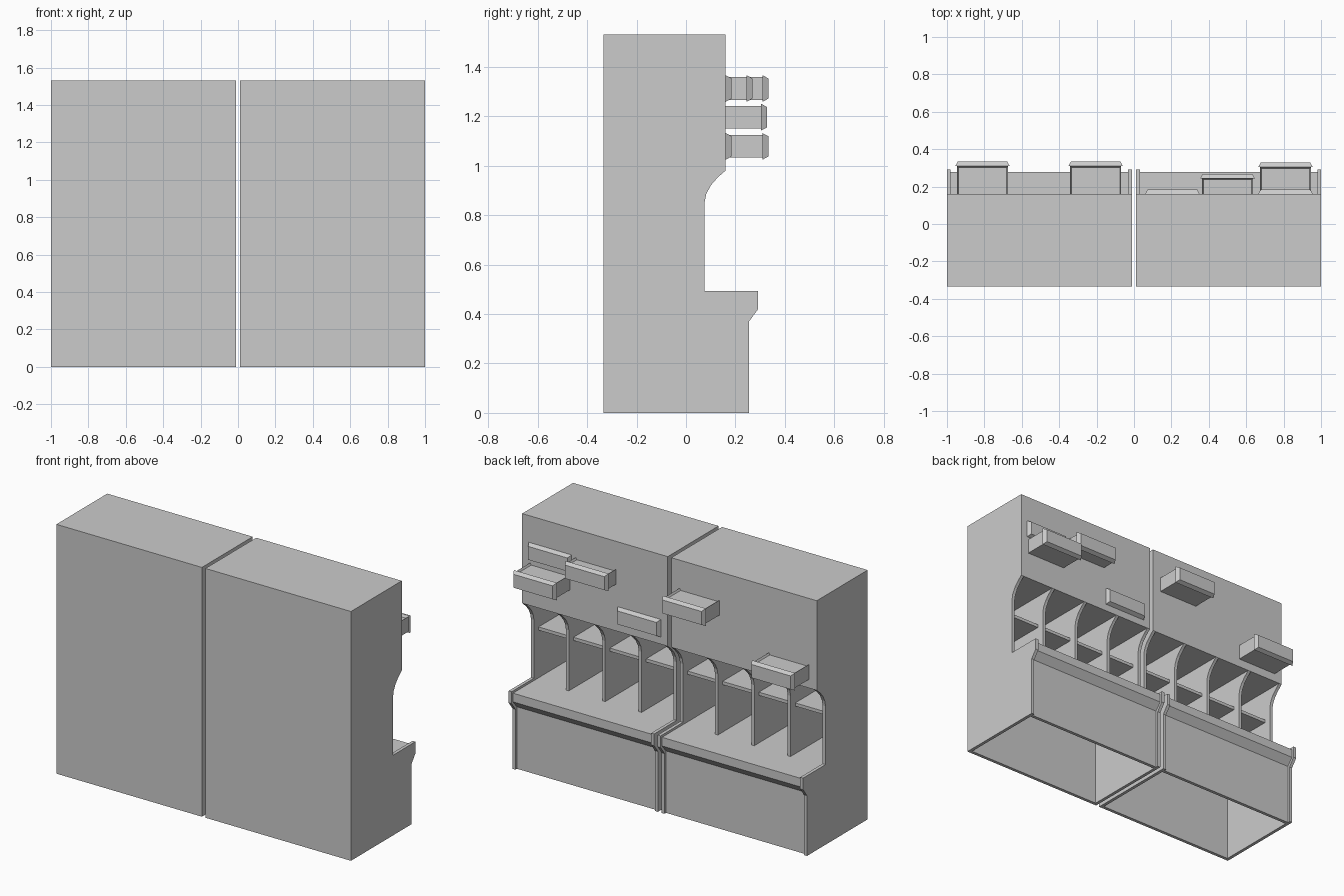
import bpy, bmesh

if "Cube" in bpy.data.objects:
    bpy.data.objects.remove(bpy.data.objects["Cube"])

W, T = 0.988, 0.02          # unit width, board thickness
BACK, FACE = -0.333, 0.16   # plain rear plane and upper fascia plane
COUNTER, CEIL, TOP = 0.478, 0.98, 1.53


def finish(name, bm):
    bmesh.ops.recalc_face_normals(bm, faces=bm.faces)
    me = bpy.data.meshes.new(name)
    bm.to_mesh(me)
    bm.free()
    ob = bpy.data.objects.new(name, me)
    bpy.context.collection.objects.link(ob)
    return ob


def extrude_profile(name, pts, x0, x1):
    """Extrude a (y, z) outline along x."""
    bm = bmesh.new()
    face = bm.faces.new([bm.verts.new((x0, y, z)) for y, z in pts])
    ext = bmesh.ops.extrude_face_region(bm, geom=[face])
    verts = [g for g in ext["geom"] if isinstance(g, bmesh.types.BMVert)]
    bmesh.ops.translate(bm, verts=verts, vec=(x1 - x0, 0, 0))
    return finish(name, bm)


def board(name, x0, x1, y0, y1, z0, z1):
    return extrude_profile(name, [(y0, z0), (y1, z0), (y1, z1), (y0, z1)], x0, x1)


ARCH = [(0.075, 0.85), (0.082, 0.885), (0.10, 0.92), (0.128, 0.952), (FACE, CEIL)]
SIDE = [(BACK, 0), (0.255, 0), (0.255, 0.37), (0.292, 0.42), (0.292, 0.492),
        (0.075, 0.492)] + ARCH + [(FACE, TOP), (BACK, TOP)]
DIVIDER = [(BACK + T, COUNTER), (0.075, COUNTER)] + ARCH + [(BACK + T, CEIL)]
APRON = [(0.22, 0), (0.24, 0), (0.24, 0.38), (0.278, 0.425), (0.278, COUNTER),
         (BACK + T, COUNTER), (BACK + T, COUNTER - T), (0.258, COUNTER - T),
         (0.258, 0.432), (0.22, 0.387)]


def cabinet(cx, tag):
    a, b = cx - W / 2, cx + W / 2
    i, j = a + T, b - T
    # carcass
    extrude_profile(tag + "_side_panel_a", SIDE, a, i)
    extrude_profile(tag + "_side_panel_b", SIDE, j, b)
    board(tag + "_rear_panel", i, j, BACK, BACK + T, 0, TOP)
    board(tag + "_upper_fascia", i, j, FACE - T, FACE, CEIL, TOP)
    board(tag + "_top_panel", i, j, BACK + T, FACE - T, TOP - T, TOP)
    board(tag + "_cubby_ceiling", i, j, BACK + T, FACE - T, CEIL, CEIL + T)
    extrude_profile(tag + "_counter_and_apron", APRON, i, j)
    # cubby dividers and shelf
    for k in (1, 2, 3):
        x = a + W * k / 4
        extrude_profile(f"{tag}_divider_{k}", DIVIDER, x - T / 2, x + T / 2)
    board(tag + "_cubby_shelf", i, j, BACK + T, 0.03, 0.77, 0.79)


def drawer(cx, cz, front, n):
    # bevelled drawer front
    bm = bmesh.new()
    bmesh.ops.create_cube(bm, size=1)
    for v in bm.verts:
        outer = v.co.y > 0
        v.co.x = cx + v.co.x * (0.266 if outer else 0.292)
        v.co.z = cz + v.co.z * (0.082 if outer else 0.108)
        v.co.y = front if outer else front - 0.024
    finish(f"drawer_front_{n}", bm)
    # pulled-out tray with a shallow recessed top
    if front - 0.024 > FACE + 0.01:
        bm = bmesh.new()
        bmesh.ops.create_cube(bm, size=1)
        y0, y1 = FACE - 0.01, front - 0.024
        for v in bm.verts:
            v.co = (cx + v.co.x * 0.272, (y0 + y1) / 2 + v.co.y * (y1 - y0),
                    cz + v.co.z * 0.092)
        bm.normal_update()
        top = max(bm.faces, key=lambda f: f.normal.z)
        bmesh.ops.inset_region(bm, faces=[top], thickness=0.01)
        bmesh.ops.translate(bm, verts=top.verts, vec=(0, 0, -0.012))
        finish(f"drawer_tray_{n}", bm)


cabinet(-0.506, "left")
cabinet(0.506, "right")

# drawers: centre x, row height, how far the front stands out
ROWS = (1.312, 1.196, 1.078)
for n, (x, row, front) in enumerate([
        (-0.81, 2, 0.333), (-0.205, 0, 0.333), (0.205, 2, 0.184),
        (0.50, 0, 0.268), (0.81, 1, 0.328), (0.81, 0, 0.184)], 1):
    drawer(x, ROWS[row], front, n)
